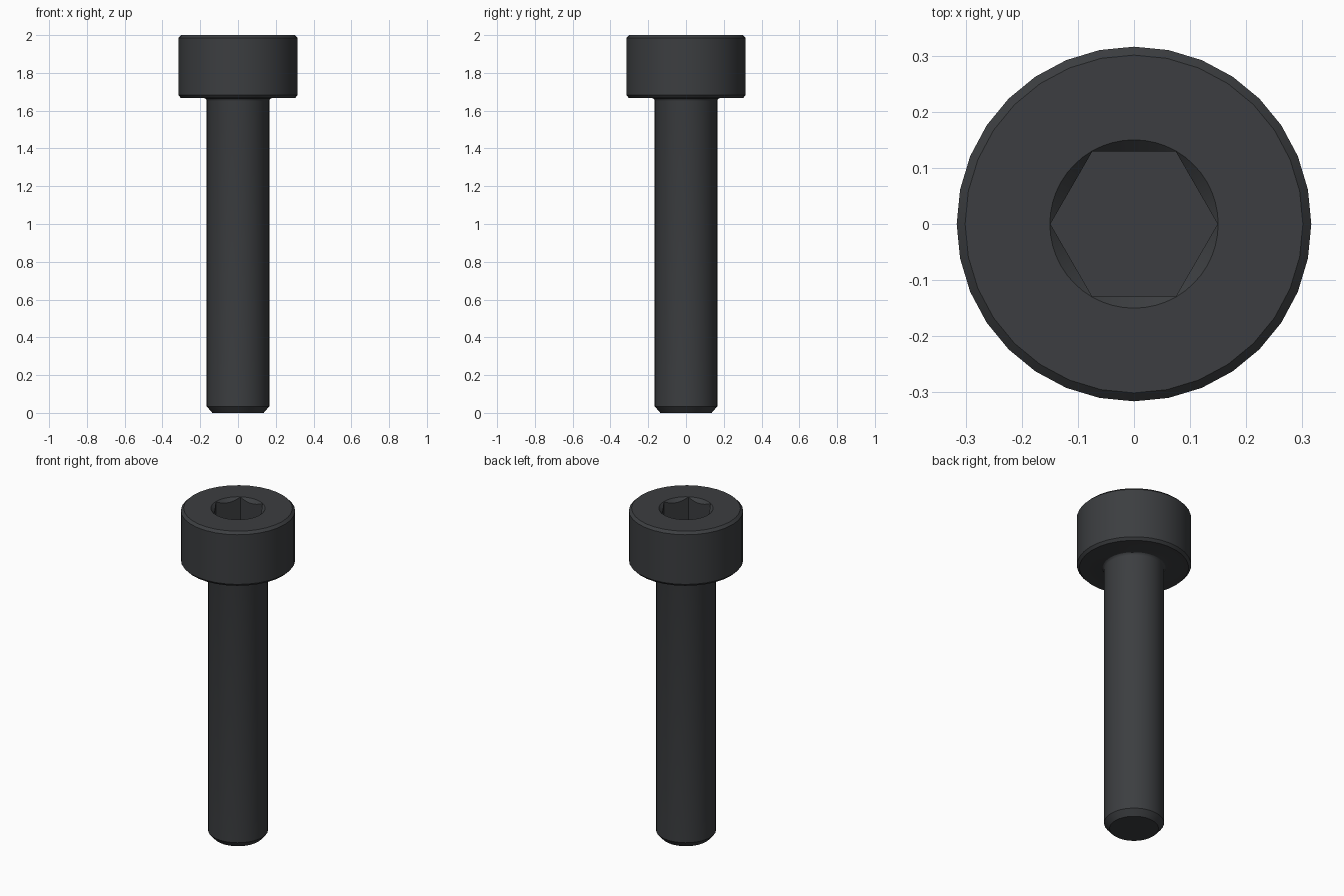
import bpy, bmesh
from math import sin, cos, pi, radians

if "Cube" in bpy.data.objects:
    bpy.data.objects.remove(bpy.data.objects["Cube"])

SIDES, HEX_SIDES = 32, 48
HEX_R = 0.149                     # socket corner radius
APOTHEM = HEX_R * cos(pi / 6)
bm = bmesh.new()


def ring(n, point):
    """Closed ring of n vertices; point(angle) gives (radius, z)."""
    verts = []
    for i in range(n):
        a = 2 * pi * i / n
        r, z = point(a)
        verts.append(bm.verts.new((r * cos(a), r * sin(a), z)))
    return verts


def skin(a, b):
    n = len(a)
    for i in range(n):
        j = (i + 1) % n
        bm.faces.new((a[i], a[j], b[j], b[i]))


def hex_r(a):
    return APOTHEM / cos((a % (pi / 3)) - pi / 6)


# Outer profile: tip chamfer, shank, under-head fillet, head with bevels
fillet = [(0.182 - 0.016 * cos(t), 1.651 + 0.016 * sin(t))
          for t in (radians(d) for d in (0, 30, 60, 90))]
profile = ([(0.136, 0.0), (0.166, 0.035)] + fillet +
           [(0.302, 1.667), (0.316, 1.682), (0.316, 1.985), (0.301, 2.0)])
outer = [ring(SIDES, lambda a, p=p: p) for p in profile]
for lo, hi in zip(outer, outer[1:]):
    skin(lo, hi)
bm.faces.new(outer[0][::-1])

# Hex socket: round rim, conical countersink, hex walls, flat floor
rim = ring(HEX_SIDES, lambda a: (HEX_R + 0.001, 2.0))
lip = ring(HEX_SIDES, lambda a: (hex_r(a), 2.0 - (HEX_R + 0.001 - hex_r(a))))
floor = ring(HEX_SIDES, lambda a: (hex_r(a), 1.833))
skin(rim, lip)
skin(lip, floor)
bm.faces.new(floor)

# Flat top face between the head bevel and the socket rim
edges = [bm.edges.get((loop[i - 1], loop[i])) or bm.edges.new((loop[i - 1], loop[i]))
         for loop in (outer[-1], rim) for i in range(len(loop))]
bmesh.ops.bridge_loops(bm, edges=edges)
bmesh.ops.recalc_face_normals(bm, faces=bm.faces)

mesh = bpy.data.meshes.new("socket_head_screw")
bm.to_mesh(mesh)
bm.free()
screw = bpy.data.objects.new("socket_head_screw", mesh)
bpy.context.collection.objects.link(screw)

# Black steel colour
mat = bpy.data.materials.new("black_steel")
mat.diffuse_color = (0.045, 0.048, 0.052, 1)
mat.use_nodes = True
mat.node_tree.nodes["Principled BSDF"].inputs["Base Color"].default_value = mat.diffuse_color
mesh.materials.append(mat)

bpy.context.view_layer.objects.active = screw
screw.select_set(True)
bpy.ops.object.shade_smooth_by_angle(angle=radians(30))
